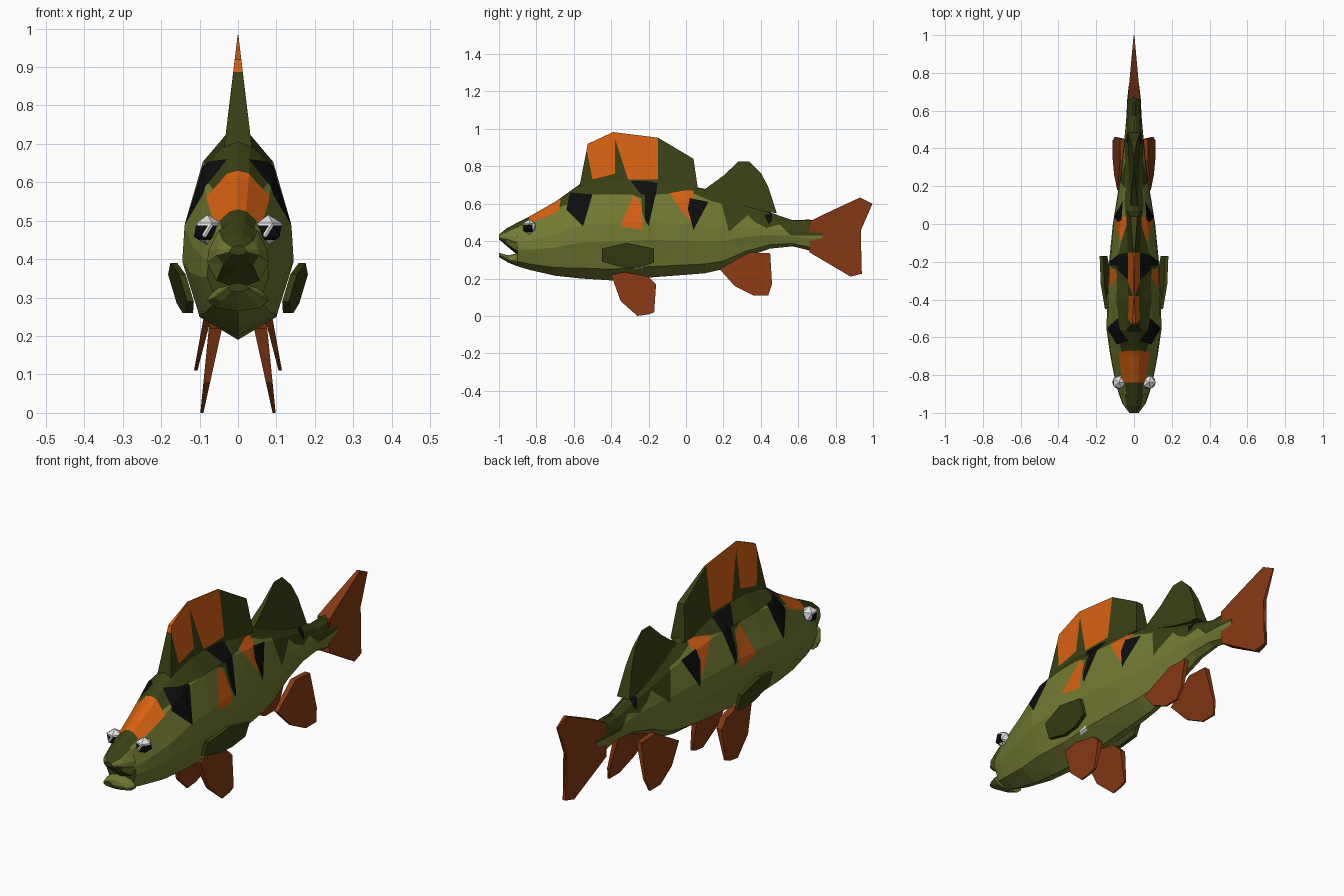
import bpy, bmesh
from mathutils import Vector

if "Cube" in bpy.data.objects:
    bpy.data.objects.remove(bpy.data.objects["Cube"])

# Flat colours
COLOURS = {
    "olive_side": (0.17, 0.195, 0.032), "dark_green_back": (0.042, 0.052, 0.007),
    "orange": (0.68, 0.12, 0.006), "red_fin": (0.235, 0.04, 0.007),
    "black": (0.004, 0.004, 0.004), "eye_white": (0.75, 0.75, 0.75),
}
MATS = []
for name, c in COLOURS.items():
    m = bpy.data.materials.new(name)
    m.diffuse_color = (*c, 1)
    m.use_nodes = True
    m.node_tree.nodes["Principled BSDF"].inputs["Base Color"].default_value = m.diffuse_color
    MATS.append(m)
OLIVE, GREEN, ORANGE, RED, BLACK, WHITE = range(6)


def finish(bm, name):
    me = bpy.data.meshes.new(name)
    bm.to_mesh(me)
    bm.free()
    for m in MATS:
        me.materials.append(m)
    ob = bpy.data.objects.new(name, me)
    bpy.context.collection.objects.link(ob)
    return ob


def paint(bm, poly, mat):
    """Cut a convex (y, z) outline into the faces from the side and colour the inside."""
    pts = [Vector((0, y, z)) for y, z in poly]
    mid = sum(pts, Vector()) / len(pts)
    faces, planes = list(bm.faces), []
    for p, q in zip(pts, pts[1:] + pts[:1]):
        n = Vector((0, p.z - q.z, q.y - p.y)).normalized()
        if n.dot(mid - p) < 0:
            n = -n
        planes.append((p, n))
        edges = {e for f in faces for e in f.edges}
        verts = {v for f in faces for v in f.verts}
        bmesh.ops.bisect_plane(bm, geom=faces + list(edges) + list(verts),
                               dist=1e-5, plane_co=p, plane_no=n)
        faces = [f for f in bm.faces if all(
            (f.calc_center_median() - a).dot(b) > 0 for a, b in planes)]
        if not faces:
            return
    for f in faces:
        f.material_index = mat


# Half cross-section: (fraction of half-width, fraction of height)
HALF = [(0, 1), (.22, .98), (.64, .85), (.96, .56), (1, .38), (.7, .11), (0, 0)]
SECTION = HALF + [(-x, z) for x, z in HALF[-2:0:-1]]


def loft(bm, rings):
    loops = [[bm.verts.new((x * w, y, lo + z * (hi - lo))) for x, z in SECTION]
             for y, lo, hi, w in rings]
    n = len(SECTION)
    for a, b in zip(loops, loops[1:]):
        for i in range(n):
            j = (i + 1) % n
            bm.faces.new((a[i], a[j], b[j], b[i]))
    return [bm.faces.new(loops[0]), bm.faces.new(loops[-1])]


# Body, upper jaw and lower jaw: rings of (y, bottom, top, half-width)
bm = bmesh.new()
caps = loft(bm, [
    (-.90, .265, .500, .080), (-.84, .247, .530, .098), (-.70, .215, .610, .125),
    (-.56, .200, .710, .145), (-.40, .190, .735, .143), (-.20, .205, .735, .132),
    (.00, .220, .700, .112), (.10, .228, .680, .096), (.20, .250, .645, .080),
    (.32, .315, .597, .064), (.45, .360, .553, .051), (.57, .372, .512, .040),
    (.66, .350, .515, .036), (.73, .370, .500, .028)])
mouth = [caps[0]]
upper = len(bm.faces)
loft(bm, [(-1, .41, .435, .022), (-.96, .375, .468, .055), (-.90, .325, .50, .08)])
loft(bm, [(-1, .315, .338, .025), (-.95, .285, .324, .062), (-.90, .265, .335, .08)])
bmesh.ops.recalc_face_normals(bm, faces=bm.faces)
bm.faces.ensure_lookup_table()
mouth += [f for f in bm.faces[upper:] if f.normal.z < -.45 and f.calc_center_median().z > .34]
inside = set(bmesh.ops.triangulate(bm, faces=mouth)["faces"])
bmesh.ops.triangulate(bm, faces=bm.faces)

# Dark back above a zigzag line
LINE = [(-1.01, .425), (-.84, .50), (-.68, .58), (-.5, .65), (-.3, .65), (-.24, .63),
        (-.15, .65), (.03, .66), (.12, .62), (.19, .60), (.23, .45), (.33, .54),
        (.37, .50), (.43, .47), (.50, .49), (.56, .43), (.74, .43)]
for p, q in zip(LINE, LINE[1:]):
    paint(bm, [p, q, (q[0], 1), (p[0], 1)], GREEN)
# Forehead and flank patches
paint(bm, [(-.84, .49), (-.68, .56), (-.67, .62), (-.69, .75), (-.84, .75)], ORANGE)
paint(bm, [(-.62, .66), (-.50, .65), (-.55, .48), (-.64, .57)], BLACK)
paint(bm, [(-.28, .65), (-.35, .48), (-.23, .46), (-.24, .60)], ORANGE)
paint(bm, [(-.24, .66), (-.235, .56), (-.21, .48), (-.21, .66)], GREEN)
paint(bm, [(-.31, .74), (-.15, .74), (-.16, .65), (-.24, .65)], BLACK)
paint(bm, [(-.22, .66), (-.16, .66), (-.20, .48), (-.22, .52)], BLACK)
paint(bm, [(-.12, .65), (.04, .68), (.035, .48), (0, .53)], ORANGE)
paint(bm, [(.02, .63), (.12, .61), (.04, .46), (.01, .57)], BLACK)
paint(bm, [(.42, .54), (.46, .55), (.46, .51), (.44, .49)], BLACK)
paint(bm, [(-.28, .25), (-.23, .255), (-.23, .275), (-.27, .265)], WHITE)
for f in bm.faces:
    if f in inside or (f.normal.y < -.95 and f.calc_center_median().z > .3):
        f.material_index = GREEN
finish(bm, "body")


def fin(name, outline, mat, half, lean=lambda y, z: 0, sides=(1,), patches=()):
    """Fin from a (y, z) outline; half = half-thickness rule, lean = sideways offset rule."""
    for s in sides:
        bm = bmesh.new()
        a = [bm.verts.new((s * (lean(y, z) + half(y, z)), y, z)) for y, z in outline]
        b = [bm.verts.new((s * (lean(y, z) - half(y, z)), y, z)) for y, z in outline]
        bm.faces.new(a)
        bm.faces.new(b[::-1])
        n = len(a)
        for i in range(n):
            j = (i + 1) % n
            bm.faces.new((a[j], a[i], b[i], b[j]))
        bmesh.ops.triangulate(bm, faces=bm.faces)
        bmesh.ops.recalc_face_normals(bm, faces=bm.faces)
        for f in bm.faces:
            f.material_index = mat
        for poly, m in patches:
            paint(bm, poly, m)
        finish(bm, name if len(sides) == 1 else name + ("_right" if s > 0 else "_left"))


# Spiny front dorsal fin with orange panels
fin("front_dorsal_fin",
    [(-.57, .69), (-.525, .92), (-.39, .983), (-.15, .953), (.04, .84), (.065, .67)],
    GREEN, lambda y, z: .001 + .034 * max(0, (.98 - z) / .28),
    patches=[([(-.54, .93), (-.38, 1), (-.38, .76), (-.50, .73)], ORANGE),
             ([(-.38, 1), (-.15, .98), (-.15, .73), (-.31, .73), (-.38, .95)], ORANGE)])
# Soft rear dorsal fin
fin("rear_dorsal_fin",
    [(.09, .67), (.20, .75), (.28, .825), (.34, .825), (.40, .765), (.44, .69),
     (.485, .55), (.43, .555), (.30, .59)],
    GREEN, lambda y, z: .001 + .03 * max(0, (.82 - z) / .25))
# Forked tail
fin("tail_fin",
    [(.66, .505), (.73, .54), (.93, .633), (.997, .60), (.91, .40), (.94, .225),
     (.88, .21), (.66, .34)],
    RED, lambda y, z: .002 + .031 * (1 - y) / .34)
# Paired fins
BOTH = (1, -1)
fin("pectoral_fin",
    [(-.45, .36), (-.32, .39), (-.17, .36), (-.17, .285), (-.25, .26), (-.34, .26), (-.45, .29)],
    GREEN, lambda y, z: .009, lambda y, z: .115 + .3 * (z - .26) + .1 * (y + .45), BOTH)
fin("pelvic_fin",
    [(-.40, .22), (-.33, .235), (-.20, .21), (-.16, .17), (-.17, .02), (-.20, .008),
     (-.26, 0), (-.35, .08)],
    RED, lambda y, z: .004 + .06 * z, lambda y, z: .094 - .16 * z, BOTH)
fin("anal_fin",
    [(.18, .25), (.25, .29), (.34, .34), (.45, .335), (.46, .17), (.44, .11), (.36, .11), (.26, .16)],
    RED, lambda y, z: .004 + .04 * (z - .1), lambda y, z: .11 - .22 * (z - .11), BOTH)

# Faceted eyes with square pupils
for s, name in ((1, "eye_right"), (-1, "eye_left")):
    bm = bmesh.new()
    bmesh.ops.create_icosphere(bm, subdivisions=1, radius=.04)
    bmesh.ops.translate(bm, verts=bm.verts, vec=(s * .079, -.838, .476))
    for f in bm.faces:
        f.material_index = WHITE
    paint(bm, [(-.87, .45), (-.82, .45), (-.82, .488), (-.87, .488)], BLACK)
    finish(bm, name)
